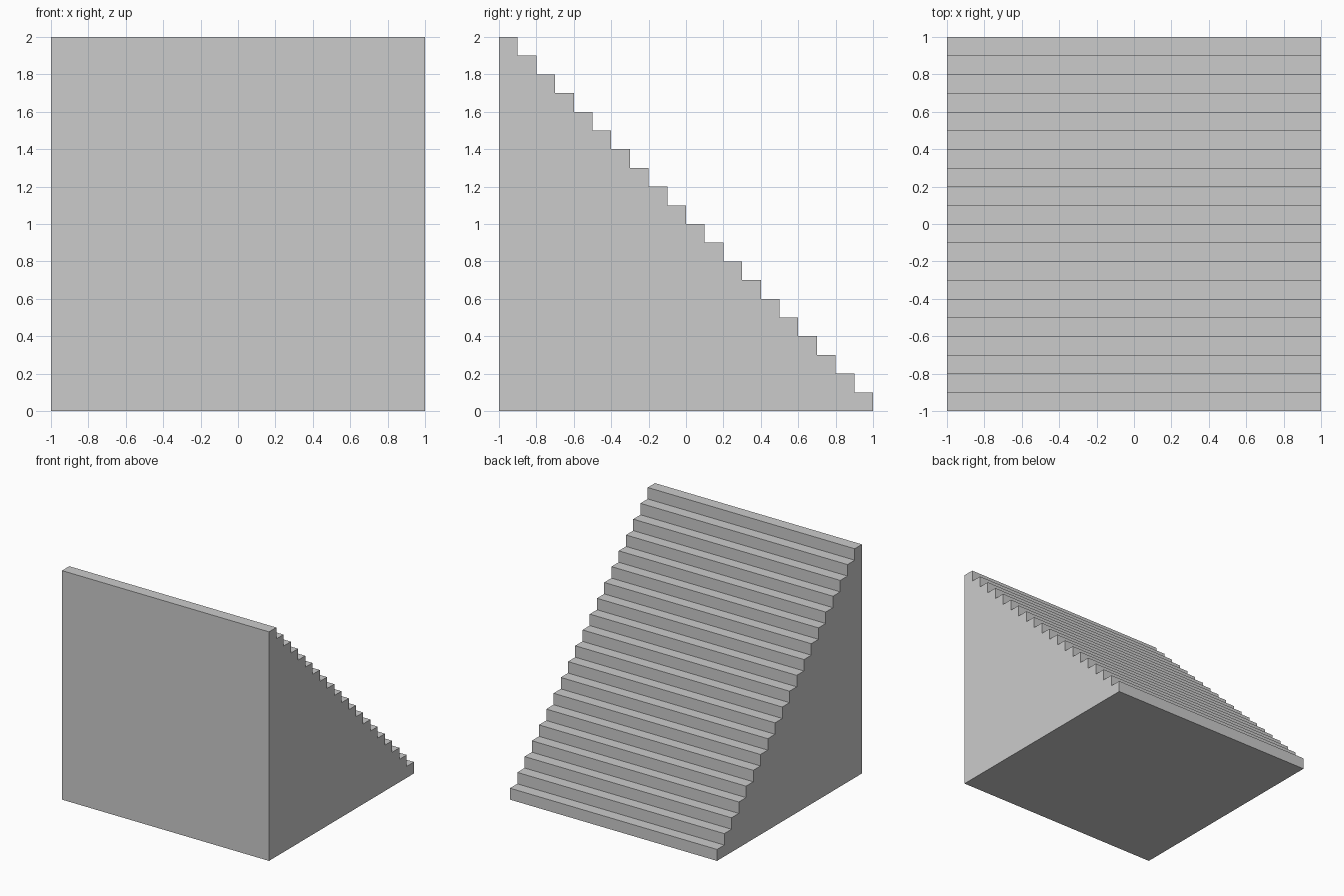
import bpy
import bmesh

if "Cube" in bpy.data.objects:
    bpy.data.objects.remove(bpy.data.objects["Cube"])

STEPS = 20
SIZE = 2.0
STEP = SIZE / STEPS

# Stepped side profile in (y, z): base edge, then up the stairs from back to front
profile = [(-1.0, 0.0), (1.0, 0.0)]
for i in range(STEPS):
    y = 1.0 - i * STEP
    z = (i + 1) * STEP
    profile += [(y, z), (y - STEP, z)]

# Solid staircase: profile face extruded across the width
bm = bmesh.new()
side = bm.faces.new([bm.verts.new((-1.0, y, z)) for y, z in profile])
result = bmesh.ops.extrude_face_region(bm, geom=[side])
moved = [v for v in result["geom"] if isinstance(v, bmesh.types.BMVert)]
bmesh.ops.translate(bm, verts=moved, vec=(SIZE, 0, 0))
bmesh.ops.recalc_face_normals(bm, faces=bm.faces)

mesh = bpy.data.meshes.new("staircase")
bm.to_mesh(mesh)
bm.free()
staircase = bpy.data.objects.new("staircase", mesh)
bpy.context.collection.objects.link(staircase)
